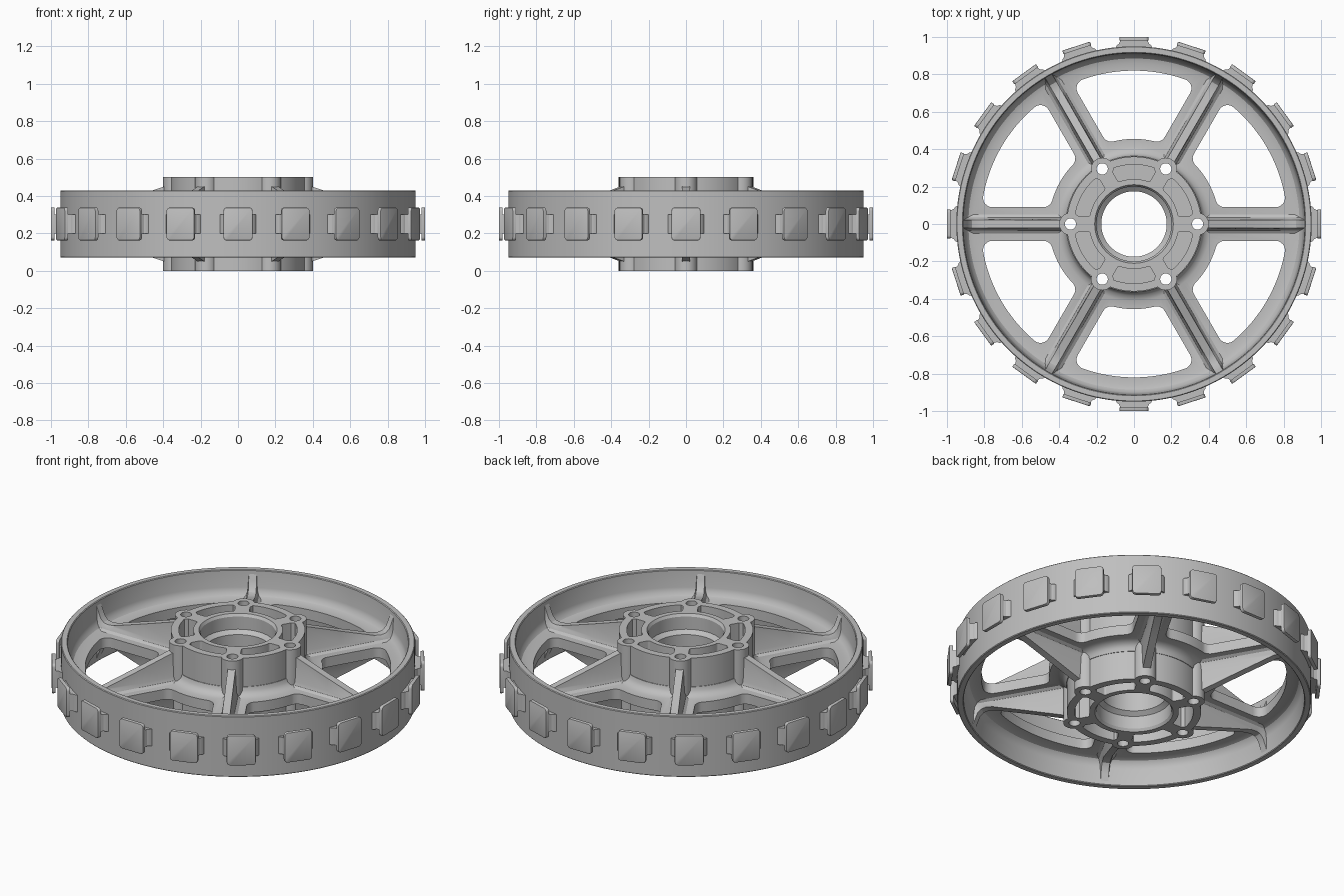
import bpy, bmesh, math
from math import sin, cos, pi, asin, radians
from mathutils import Matrix, Vector

if "Cube" in bpy.data.objects:
    bpy.data.objects.remove(bpy.data.objects["Cube"], do_unlink=True)

MID = 0.25          # mid height of the wheel
WEB = 0.03          # half thickness of the web
SPOKES, LUGS = 6, 20

grey = bpy.data.materials.new("cast_grey")
grey.use_nodes = True
grey.diffuse_color = (0.52, 0.52, 0.52, 1)
grey.node_tree.nodes["Principled BSDF"].inputs["Base Color"].default_value = grey.diffuse_color


def make(name, bm):
    bmesh.ops.recalc_face_normals(bm, faces=bm.faces)
    mesh = bpy.data.meshes.new(name)
    bm.to_mesh(mesh)
    bm.free()
    mesh.materials.append(grey)
    ob = bpy.data.objects.new(name, mesh)
    bpy.context.collection.objects.link(ob)
    return ob


def loft(bm, rings, closed=False):
    """Skin a list of equal closed rings; cap the ends unless closed."""
    rows = [[bm.verts.new(p) for p in ring] for ring in rings]
    n = len(rows[0])
    for i in range(len(rows) - (0 if closed else 1)):
        a, b = rows[i], rows[(i + 1) % len(rows)]
        for j in range(n):
            bm.faces.new((a[j], a[(j + 1) % n], b[(j + 1) % n], b[j]))
    if not closed:
        bm.faces.new(rows[0])
        bm.faces.new(rows[-1])


def revolve(name, half, steps=144):
    """Spin an upper half profile (r, height above mid) mirrored about mid height."""
    prof = [(r, MID + h) for r, h in half] + [(r, MID - h) for r, h in reversed(half)]
    bm = bmesh.new()
    loft(bm, [[(r * cos(t), r * sin(t), z) for r, z in prof]
              for t in (2 * pi * i / steps for i in range(steps))], closed=True)
    return make(name, bm)


def sector(r_in, r_out, gap, rc, n=6, m=20):
    """Rounded outline between two neighbouring spokes, kept clear of them by gap."""
    ri, ro, side = r_in + rc, r_out - rc, gap + rc
    ai, ao = asin(side / ri), asin(side / ro)
    bi, bo = pi / 3 - ai, pi / 3 - ao
    pts = []

    def corner(r, a, n0, n1):
        for k in range(n + 1):
            t = n0 + (n1 - n0) * k / n
            pts.append((r * cos(a) + rc * cos(t), r * sin(a) + rc * sin(t)))

    def arc(r, a, b):
        for k in range(1, m):
            t = a + (b - a) * k / m
            pts.append((r * cos(t), r * sin(t)))

    corner(ro, ao, -pi / 2, ao)
    arc(r_out, ao, bo)
    corner(ro, bo, bo, radians(150))
    corner(ri, bi, radians(150), bi + pi)
    arc(r_in, bi, ai)
    corner(ri, ai, ai + pi, 1.5 * pi)
    return pts


def circle(r, cx, n=32):
    return [(cx + r * cos(2 * pi * i / n), r * sin(2 * pi * i / n)) for i in range(n)]


def prisms(name, outline, spans):
    """Extrude an outline over each height span, repeated at every spoke."""
    bm = bmesh.new()
    for k in range(SPOKES):
        rot = Matrix.Rotation(k * 2 * pi / SPOKES, 3, 'Z')
        for z0, z1 in spans:
            loft(bm, [[rot @ Vector((x, y, z)) for x, y in outline] for z in (z0, z1)])
    return make(name, bm)


def boolean(ob, tool, op):
    mod = ob.modifiers.new(op.lower(), 'BOOLEAN')
    mod.operation, mod.solver, mod.object = op, 'EXACT', tool
    bpy.context.view_layer.objects.active = ob
    bpy.ops.object.modifier_apply(modifier=mod.name)


# Rim and web in one turned profile with filleted corners
rim = revolve("rim_and_web", [
    (0.35, 0.08), (0.363, 0.08), (0.368, 0.06), (0.382, 0.042), (0.41, WEB),
    (0.86, WEB), (0.885, 0.038), (0.9, 0.055), (0.906, 0.08),
    (0.914, 0.176), (0.918, 0.18), (0.946, 0.18), (0.95, 0.176)])

# Hub with a stepped bore
hub = revolve("hub", [(0.175, 0.14), (0.2, 0.16), (0.2, 0.235), (0.21, 0.25), (0.36, 0.25)])

# Cut windows and pockets, add bolt bosses, then drill the bolt holes
windows = prisms("window_cutter", sector(0.455, 0.82, 0.09, 0.05), [(-0.1, 0.6)])
pockets = prisms("pocket_cutter", sector(0.24, 0.318, 0.04, 0.012),
                 [(MID + WEB, 0.6), (-0.1, MID - WEB)])
bosses = prisms("boss_tool", circle(0.06, 0.34), [(0, 2 * MID)])
holes = prisms("hole_cutter", circle(0.03, 0.34), [(-0.1, 0.6)])
boolean(rim, windows, 'DIFFERENCE')
boolean(rim, holes, 'DIFFERENCE')
boolean(hub, pockets, 'DIFFERENCE')
boolean(hub, bosses, 'UNION')
boolean(hub, holes, 'DIFFERENCE')
for tool in (windows, pockets, bosses, holes):
    bpy.data.objects.remove(tool, do_unlink=True)

# Spoke ribs: tall at the hub, dipping, then sweeping up the rim
path = [(0.38, 0.205), (0.6, 0.132), (0.8, 0.068), (0.84, 0.064), (0.866, 0.07),
        (0.886, 0.09), (0.9, 0.125), (0.916, 0.165)]
bm = bmesh.new()
rings = []
for r, h in path:
    side = [(0.05, WEB), (0.035, WEB + 0.01), (0.027, WEB + 0.03), (0.021, h)]
    upper = side + [(-y, z) for y, z in reversed(side)]
    rings.append([(r, y, MID + z) for y, z in upper] +
                 [(r, y, MID - z) for y, z in reversed(upper)])
loft(bm, rings)
rib = make("spoke_rib", bm)

# Tread lug: flared stem under a rounded plate
bm = bmesh.new()
half = [(0.1, 0.938), (0.092, 0.955), (0.08, 0.964), (0.072, 0.985)]
outline = half + [(-y, r) for y, r in reversed(half)]
loft(bm, [[(r, y, MID + dz) for y, r in outline] for dz in (-0.05, 0.05)])
stem = make("lug_stem", bm)

bm = bmesh.new()
bmesh.ops.create_cube(bm, size=1, matrix=Matrix.Translation((0.99, 0, MID)) @
                      Matrix.Diagonal((0.02, 0.156, 0.176, 1)))
corners = [e for e in bm.edges if abs(e.verts[0].co.x - e.verts[1].co.x) > 0.01]
bmesh.ops.bevel(bm, geom=corners, offset=0.018, segments=4, profile=0.5, affect='EDGES')
outer = [e for e in bm.edges if all(v.co.x > 0.995 for v in e.verts)]
bmesh.ops.bevel(bm, geom=outer, offset=0.004, segments=2, profile=0.5, affect='EDGES')
plate = make("lug_plate", bm)

# Smooth shading with crisp edges
bpy.ops.object.select_all(action='DESELECT')
for ob in (rim, hub, rib, stem, plate):
    ob.select_set(True)
bpy.context.view_layer.objects.active = rim
bpy.ops.object.shade_smooth_by_angle(angle=radians(30))

# Repeat the ribs and lugs around the axis
for source, count in ((rib, SPOKES), (stem, LUGS), (plate, LUGS)):
    for k in range(1, count):
        ob = source.copy()
        ob.rotation_euler.z = 2 * pi * k / count
        bpy.context.collection.objects.link(ob)
